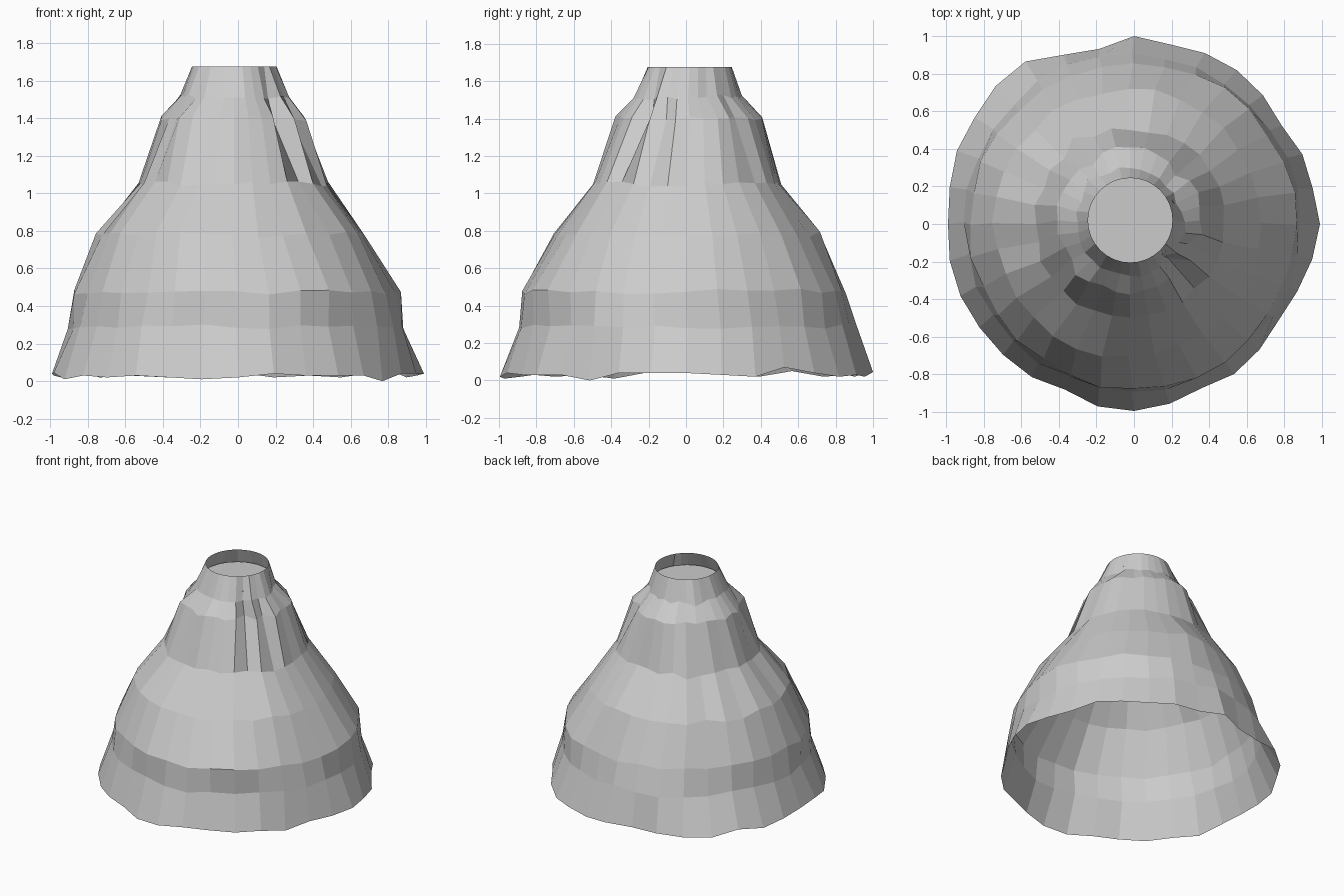
import bpy, bmesh, math, random

random.seed(7)
N = 32

# Irregular foot outline: radius per direction, counter-clockwise from +x
FOOT = [.99, .97, .97, .945, .97, .985, .985, .975, 1.0, .95, .975, 1.04, 1.04, 1.02, 1.02, 1.0,
        .99, 1.0, 1.0, .99, .985, .98, .955, .99, .995, .975, .945, .96, .945, .925, .94, .967]
FOOT_Z = [.04, .03, .02, .07, .04, .02, .03, .02, .045, .03, .02, .03, .02, .05, .02, .03,
          .04, .045, .01, .03, .02, .03, .02, .01, .02, .04, .03, .03, .03, 0, .04, .04]

# Slope rings: height, radius, centre x, centre y, jitter
RINGS = [(.29, .895, -.01, .01, .015), (.475, .87, -.005, -.005, .015),
         (.78, .715, -.03, .005, .015), (1.05, .505, -.02, .0, .015),
         (1.40, .385, -.02, .02, .015), (1.515, .29, -.02, .01, .012),
         (1.675, .225, -.02, .02, 0)]

# Gullies and ridges: (ring, direction) -> radius change
BUMPS = {(4, 28): -.09, (4, 27): -.03, (5, 28): -.03, (3, 28): -.02,
         (3, 11): .04, (4, 11): -.03, (5, 12): .04, (3, 4): .03, (4, 4): -.05,
         (5, 4): -.03, (4, 30): -.05, (5, 2): -.03, (4, 20): .04}


def add_object(name, bm):
    bmesh.ops.recalc_face_normals(bm, faces=bm.faces)
    mesh = bpy.data.meshes.new(name)
    bm.to_mesh(mesh)
    bm.free()
    bpy.context.collection.objects.link(bpy.data.objects.new(name, mesh))


def polar(bm, r, i, z, cx=0, cy=0):
    a = math.tau * i / N
    return bm.verts.new((cx + r * math.cos(a), cy + r * math.sin(a), z))


# Mountain slope: open at the foot and at the crater rim
bm = bmesh.new()
loops = [[polar(bm, FOOT[i], i, FOOT_Z[i]) for i in range(N)]]
for k, (z, r, cx, cy, j) in enumerate(RINGS):
    loops.append([polar(bm, r + random.uniform(-j, j) + BUMPS.get((k, i), 0), i,
                        z + random.uniform(-j, j), cx, cy) for i in range(N)])
for low, high in zip(loops, loops[1:]):
    for i in range(N):
        n = (i + 1) % N
        bm.faces.new((low[i], low[n], high[n], high[i]))
add_object("mountain_slope", bm)

# Crater floor: flat disc just below the rim
bm = bmesh.new()
bm.faces.new([polar(bm, .25, i, 1.57, -.02, .017) for i in range(N)])
add_object("crater_floor", bm)
